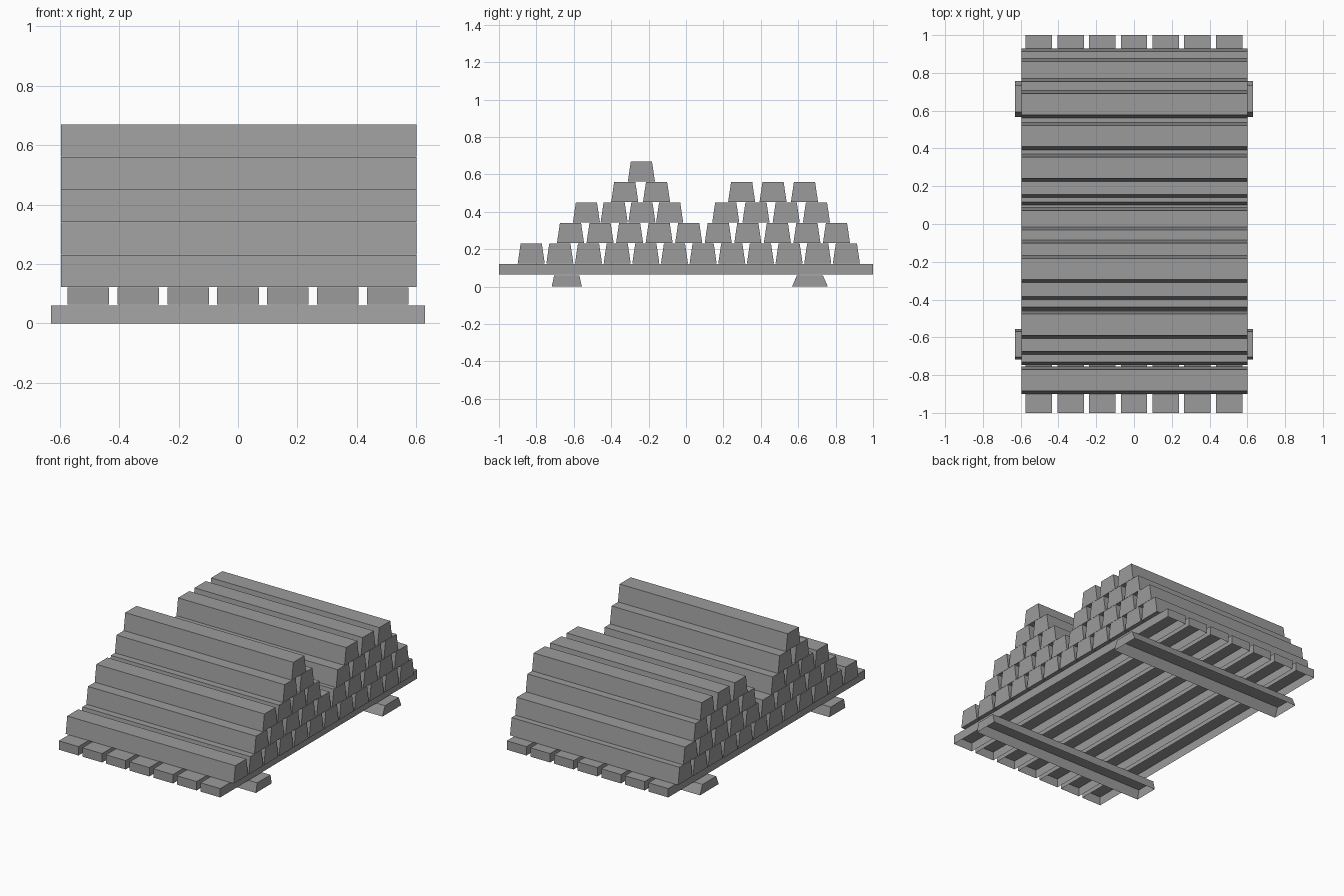
import bpy
import bmesh

cube = bpy.data.objects.get("Cube")
if cube:
    bpy.data.objects.remove(cube)

# One flat metal grey
grey = bpy.data.materials.new("metal_grey")
grey.use_nodes = True
colour = (0.33, 0.33, 0.33, 1)
grey.diffuse_color = colour
bsdf = grey.node_tree.nodes["Principled BSDF"]
bsdf.inputs["Base Color"].default_value = colour
bsdf.inputs["Roughness"].default_value = 0.7


def bar(name, x, y, z, taper=0.0, open_bottom=False):
    """Box from (min, max) ranges; the top narrows in y by taper on each side."""
    bm = bmesh.new()
    bmesh.ops.create_cube(bm, size=1)
    for v in bm.verts:
        top = v.co.z > 0
        inset = taper if top else 0
        v.co = (x[v.co.x > 0],
                y[1] - inset if v.co.y > 0 else y[0] + inset,
                z[top])
    bm.normal_update()
    if open_bottom:
        under = [f for f in bm.faces if f.normal.z < -0.9]
        bmesh.ops.delete(bm, geom=under, context='FACES')
    mesh = bpy.data.meshes.new(name)
    bm.to_mesh(mesh)
    bm.free()
    mesh.materials.append(grey)
    obj = bpy.data.objects.new(name, mesh)
    bpy.context.collection.objects.link(obj)
    return obj


# Skids under the pallet, hollow from below
bar("front_skid", (-0.63, 0.63), (-0.718, -0.557), (0, 0.06), 0.013, True)
bar("back_skid", (-0.63, 0.63), (0.567, 0.758), (0, 0.06), 0.026, True)

# Seven lengthwise slats, hollow from below
for i in range(7):
    left = -0.574 + i * 0.168
    bar(f"slat_{i + 1}", (left, left + 0.14), (-1, 1), (0.064, 0.121), 0, True)

# Stacked ingots: layer, first front edge, last back edge, count
WIDTH, HEIGHT, STEP, BASE = 0.145, 0.1085, 0.1098, 0.122
rows = [
    (0, -0.90, 0.93, 12),
    (1, -0.69, 0.877, 10),
    (2, -0.605, -0.015, 4),
    (2, 0.14, 0.77, 4),
    (3, -0.40, -0.085, 2),
    (3, 0.225, 0.706, 3),
    (4, -0.311, -0.166, 1),
]
for layer, start, end, count in rows:
    pitch = (end - WIDTH - start) / max(count - 1, 1)
    z = BASE + layer * STEP
    for i in range(count):
        y = start + i * pitch
        bar(f"ingot_layer_{layer + 1}", (-0.595, 0.6), (y, y + WIDTH),
            (z, z + HEIGHT), 0.016)
